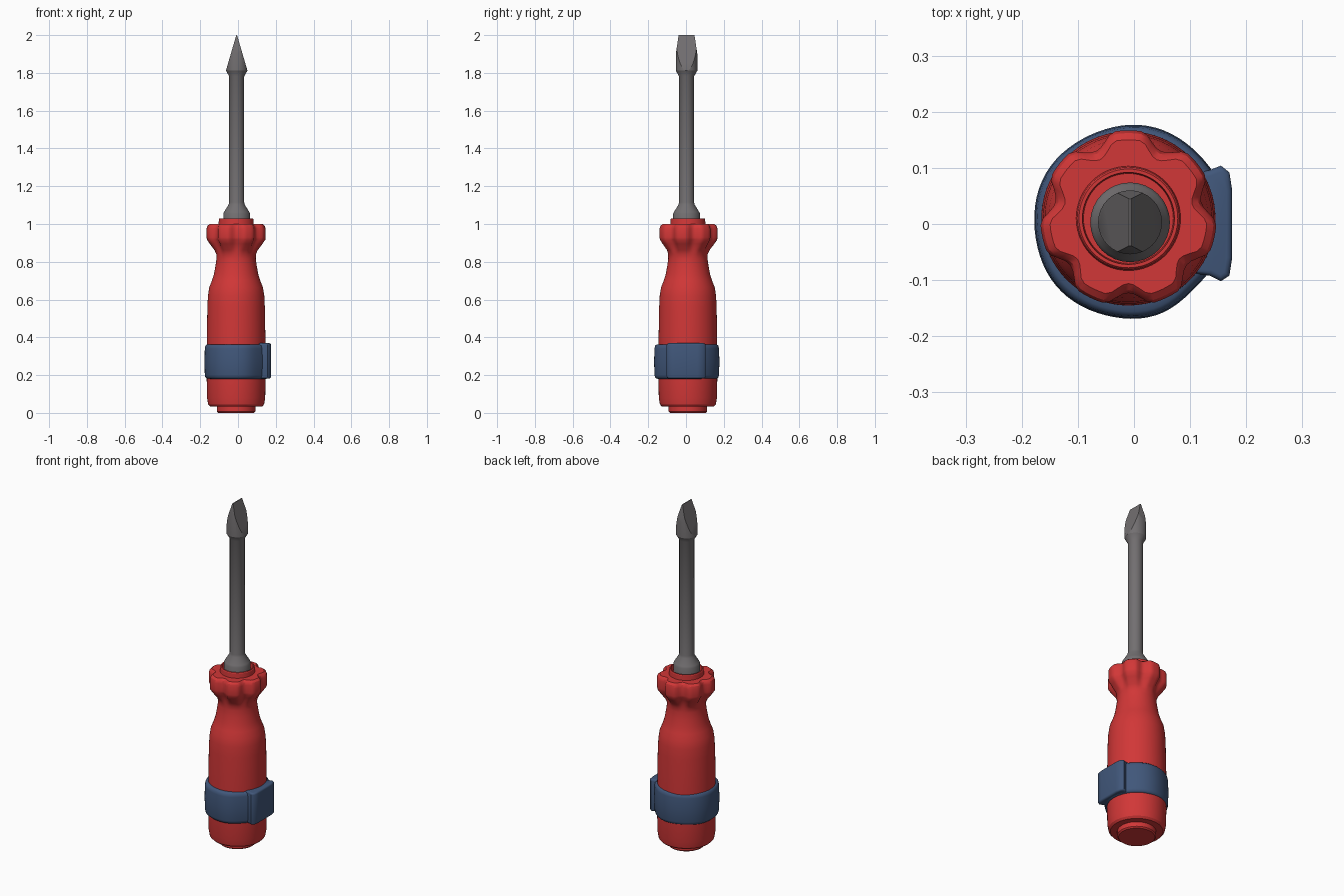
import bpy, bmesh, math
from mathutils import Vector

if "Cube" in bpy.data.objects:
    bpy.data.objects.remove(bpy.data.objects["Cube"])


def material(name, rgb):
    m = bpy.data.materials.new(name)
    m.diffuse_color = (*rgb, 1)
    m.use_nodes = True
    m.node_tree.nodes["Principled BSDF"].inputs["Base Color"].default_value = m.diffuse_color
    return m


RED = material("red plastic", (0.64, 0.038, 0.038))
BLUE = material("navy strap", (0.052, 0.095, 0.195))
GREY = material("steel grey", (0.17, 0.16, 0.165))


def finish(bm, name, mat, angle=30):
    bmesh.ops.recalc_face_normals(bm, faces=bm.faces)
    me = bpy.data.meshes.new(name)
    bm.to_mesh(me)
    bm.free()
    ob = bpy.data.objects.new(name, me)
    bpy.context.collection.objects.link(ob)
    me.materials.append(mat)
    bpy.ops.object.select_all(action='DESELECT')
    ob.select_set(True)
    bpy.context.view_layer.objects.active = ob
    bpy.ops.object.shade_smooth_by_angle(angle=math.radians(angle))
    return ob


def lathe(profile, cx, cy, seg, shape=lambda r, z, a: r, closed=False):
    """Spin (radius, z) points; shape() varies the radius with the angle."""
    bm = bmesh.new()
    rings = []
    for r, z in profile:
        ring = []
        for i in range(seg):
            a = 2 * math.pi * i / seg
            q = shape(r, z, a)
            ring.append(bm.verts.new((cx + q * math.cos(a), cy + q * math.sin(a), z)))
        rings.append(ring)
    n = len(rings)
    for k in range(n if closed else n - 1):
        lo, hi = rings[k], rings[(k + 1) % n]
        for i in range(seg):
            j = (i + 1) % seg
            bm.faces.new((lo[i], lo[j], hi[j], hi[i]))
    if not closed:
        bm.faces.new(rings[0][::-1])
        bm.faces.new(rings[-1])
    return bm


# Handle: grip body, waist and a scalloped head
def scallop(r, z, a):
    if z < 0.85 or r < 0.11:
        return r
    c = max(0.0, math.cos(7 * (a + math.pi / 2)) + 0.25) / 1.25
    return r - 0.024 * c * min(1.0, (z - 0.85) / 0.04)


body = [(0.095, 0.0), (0.102, 0.007), (0.102, 0.034), (0.138, 0.034), (0.148, 0.045),
        (0.154, 0.08), (0.156, 0.2), (0.155, 0.4), (0.152, 0.56), (0.149, 0.62),
        (0.142, 0.665), (0.128, 0.70), (0.117, 0.735), (0.109, 0.78), (0.104, 0.815),
        (0.105, 0.84), (0.115, 0.862), (0.140, 0.895), (0.155, 0.917), (0.157, 0.93),
        (0.157, 0.975), (0.152, 0.99), (0.140, 1.0), (0.093, 1.0), (0.091, 1.026),
        (0.088, 1.03), (0.082, 1.03), (0.080, 1.0)]
finish(lathe(body, -0.01, 0.01, 84, scallop), "handle", RED)

# Shaft with its collar and swelling below the blade
SX, SY = -0.007, 0.003
shaft = [(0.071, 0.99), (0.071, 1.055), (0.066, 1.065), (0.043, 1.102), (0.040, 1.115),
         (0.040, 1.782), (0.057, 1.812)]
finish(lathe(shaft, SX, SY, 32), "shaft", GREY)

# Blade: a cylinder cut to a wedge, with narrowing edges
bm = lathe([(0.057, 1.812), (0.057, 2.0)], SX, SY, 32)


def cut(point, normal):
    geom = bm.verts[:] + bm.edges[:] + bm.faces[:]
    res = bmesh.ops.bisect_plane(bm, geom=geom, plane_co=point, plane_no=normal, clear_outer=True)
    edges = [e for e in res["geom_cut"] if isinstance(e, bmesh.types.BMEdge)]
    bmesh.ops.contextual_create(bm, geom=edges)


for s in (1, -1):
    cut(Vector((SX + s * 0.002, SY, 2.0)), Vector((s * 0.188, 0, 0.055)).normalized())
for s in (1, -1):
    cut(Vector((SX, SY + s * 0.042, 2.0)), Vector((0, s * 0.1, 0.015)).normalized())
finish(bm, "blade", GREY, 20)


# Strap: rounded band, a little uneven, flatter towards the front right
def uneven(r, z, a):
    if r < 0.155:
        return r
    dip = math.exp(-((a - math.radians(312)) / 0.4) ** 2)
    return r - 0.009 * dip + 0.0015 * math.sin(5 * a + 1)


band = [(0.145, 0.18), (0.160, 0.181), (0.168, 0.188), (0.171, 0.20), (0.173, 0.27),
        (0.171, 0.34), (0.168, 0.355), (0.160, 0.362), (0.145, 0.363)]
finish(lathe(band, -0.006, 0.003, 72, uneven, closed=True), "strap", BLUE, 50)

# Clasp plate on the right, wider on its outer side
bm = bmesh.new()
outline = [(0.105, -0.088), (0.135, -0.092), (0.155, -0.102), (0.170, -0.092), (0.175, -0.06),
           (0.175, 0.06), (0.170, 0.092), (0.155, 0.104), (0.135, 0.096), (0.105, 0.090)]
base = bm.faces.new([bm.verts.new((x, y, 0.182)) for x, y in outline])
up = bmesh.ops.extrude_face_region(bm, geom=[base])["geom"]
bmesh.ops.translate(bm, vec=(0, 0, 0.187), verts=[v for v in up if isinstance(v, bmesh.types.BMVert)])
rim = [e for e in bm.edges if abs(e.verts[0].co.z - e.verts[1].co.z) < 1e-5]
bmesh.ops.bevel(bm, geom=rim, offset=0.010, segments=3, profile=0.5, affect='EDGES')
finish(bm, "clasp", BLUE, 50)
